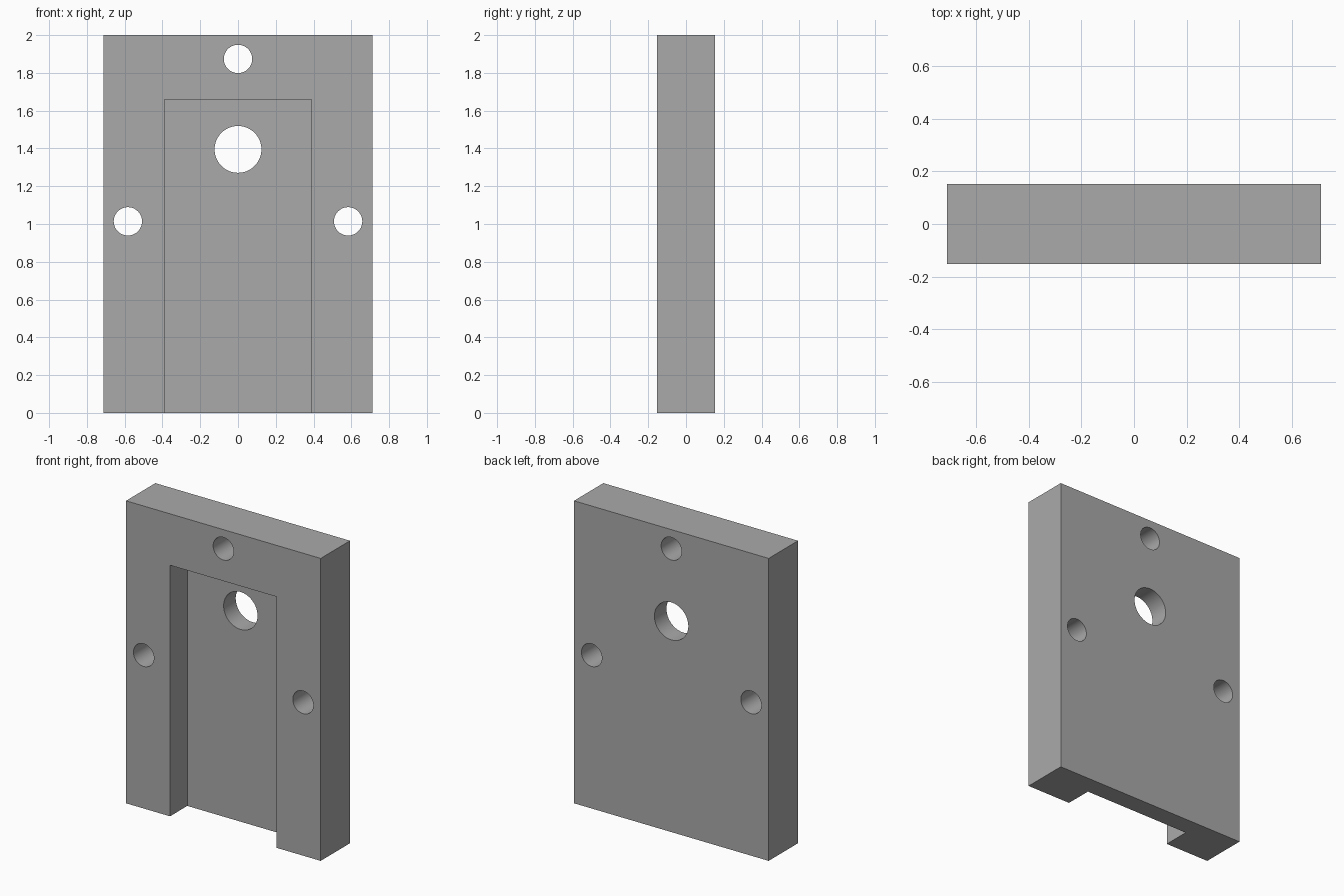
import bpy
import math

WIDTH, DEPTH, HEIGHT = 1.424, 0.306, 2.0
RECESS_W, RECESS_TOP, RECESS_DEPTH = 0.78, 1.66, 0.18

default = bpy.data.objects.get("Cube")
if default:
    bpy.data.objects.remove(default, do_unlink=True)

# Single grey material
grey = bpy.data.materials.new("plain_grey")
grey.use_nodes = True
color = (0.4, 0.4, 0.4, 1)
grey.diffuse_color = color
grey.node_tree.nodes["Principled BSDF"].inputs["Base Color"].default_value = color


def box(name, size, center):
    bpy.ops.mesh.primitive_cube_add(size=1, location=center)
    ob = bpy.context.object
    ob.name = name
    ob.scale = size
    bpy.ops.object.transform_apply(location=True, rotation=False, scale=True)
    ob.data.materials.append(grey)
    return ob


def hole(name, x, z, radius):
    bpy.ops.mesh.primitive_cylinder_add(vertices=64, radius=radius, depth=1,
                                        location=(x, 0, z),
                                        rotation=(math.pi / 2, 0, 0))
    ob = bpy.context.object
    ob.name = name
    ob.data.materials.append(grey)
    return ob


# Solid plate
plate = box("mounting_plate", (WIDTH, DEPTH, HEIGHT), (0, 0, HEIGHT / 2))

# Front channel, open at the front and the bottom
extra = 0.1
cutters = [box("channel_cutter",
               (RECESS_W, RECESS_DEPTH + extra, RECESS_TOP + extra),
               (0, -DEPTH / 2 + (RECESS_DEPTH - extra) / 2, (RECESS_TOP - extra) / 2))]

# Large centre hole and three screw holes
cutters.append(hole("centre_hole_cutter", 0, 1.395, 0.124))
cutters.append(hole("top_screw_cutter", 0, 1.874, 0.075))
for side, label in ((-1, "right"), (1, "left")):
    cutters.append(hole(label + "_screw_cutter", side * 0.583, 1.014, 0.075))

# Cut, then discard the cutters
bpy.ops.object.select_all(action="DESELECT")
plate.select_set(True)
bpy.context.view_layer.objects.active = plate
for cutter in cutters:
    cutter.hide_render = True
    mod = plate.modifiers.new(cutter.name, "BOOLEAN")
    mod.operation = "DIFFERENCE"
    mod.solver = "EXACT"
    mod.object = cutter
    bpy.ops.object.modifier_apply(modifier=mod.name)
    bpy.data.objects.remove(cutter, do_unlink=True)

# Smooth hole walls, crisp edges
bpy.ops.object.shade_smooth_by_angle(angle=math.radians(30))
